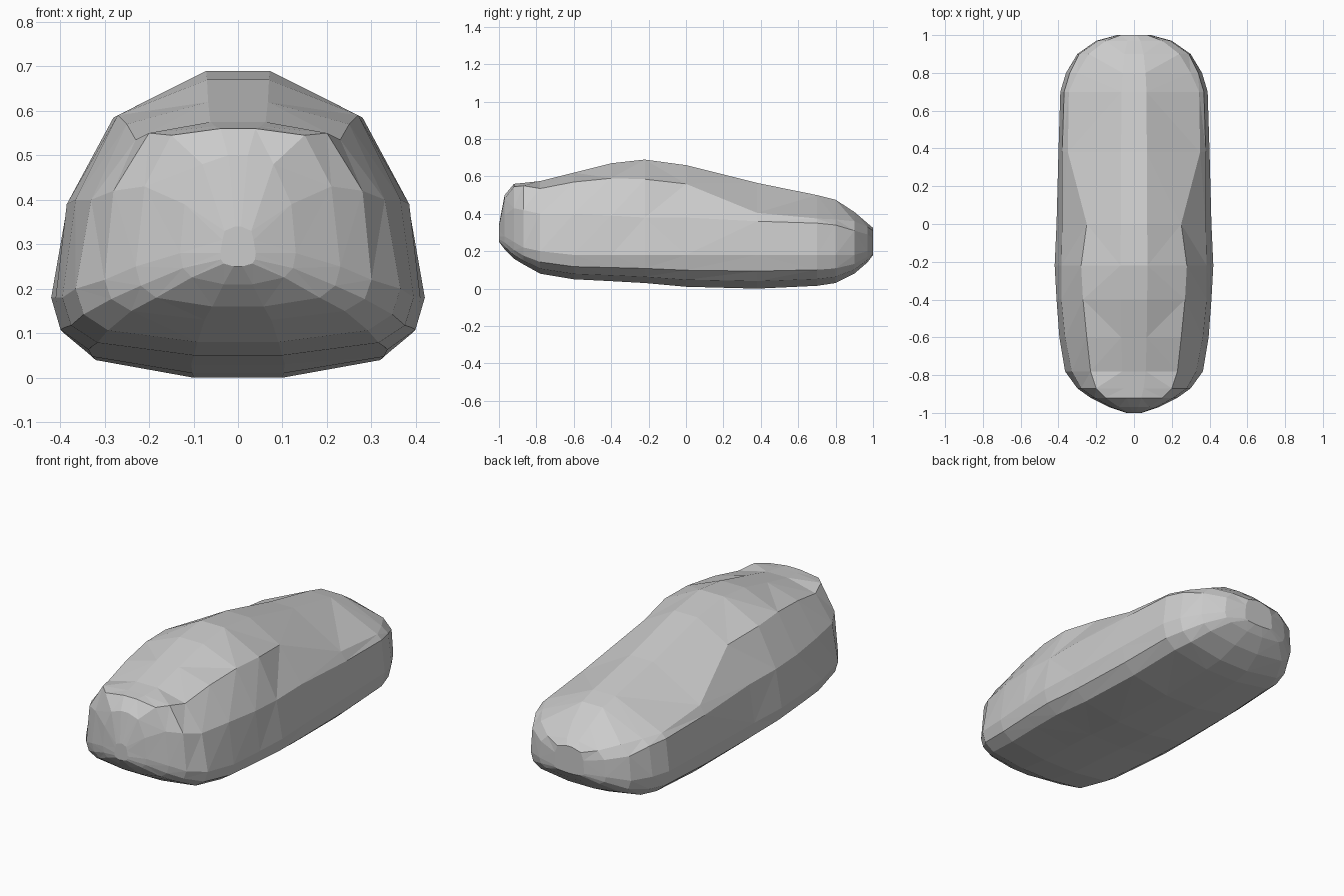
import bpy, bmesh

# Cross-section stations from nose (-y) to tail (+y):
# y, bottom z, half width, z of widest point, shoulder x, z, roof edge x, z, top z
STATIONS = [
    (-1.0, .25, .04, .28, .035, .31, .03, .33, .34),
    (-.97, .21, .13, .28, .12, .39, .08, .48, .50),
    (-.92, .16, .23, .25, .21, .43, .15, .545, .56),
    (-.87, .13, .30, .22, .28, .42, .20, .55, .565),
    (-.78, .08, .365, .20, .33, .40, .23, .535, .575),
    (-.60, .05, .395, .18, .365, .40, .25, .57, .62),
    (-.40, .04, .41, .18, .385, .39, .27, .59, .67),
    (-.22, .03, .42, .18, .385, .38, .28, .585, .69),
    (0, .01, .41, .18, .38, .38, .25, .56, .66),
    (.38, 0, .40, .18, .38, .36, .35, .405, .565),
    (.70, .015, .39, .18, .37, .35, .345, .375, .50),
    (.80, .03, .36, .18, .34, .34, .30, .37, .475),
    (.90, .08, .30, .18, .29, .31, .24, .36, .41),
    (.97, .14, .20, .20, .19, .29, .15, .33, .35),
    (1.0, .18, .09, .20, .085, .27, .07, .31, .325),
]


def section(y, zb, w, zw, xs, zs, xu, zu, zt):
    """Closed symmetric ring: underside, sole edge, side, shoulder, roof."""
    half = [(.25 * w, zb), (.80 * w, zb + .22 * (zw - zb)),
            (.95 * w, zb + .52 * (zw - zb)), (w, zw), (xs, zs),
            (xu, zu), (.17 * w, zt)]
    ring = half + [(-x, z) for x, z in reversed(half)]
    return [(x, y, z) for x, z in ring]


# Lofted body shell
bm = bmesh.new()
rings = [[bm.verts.new(p) for p in section(*s)] for s in STATIONS]
for a, b in zip(rings, rings[1:]):
    n = len(a)
    for i in range(n):
        j = (i + 1) % n
        bm.faces.new((a[i], a[j], b[j], b[i]))

# Nose and tail caps
bm.faces.new(rings[0])
bm.faces.new(rings[-1])
bmesh.ops.recalc_face_normals(bm, faces=bm.faces)

# Triangulate for the faceted low-poly look
bmesh.ops.triangulate(bm, faces=bm.faces)

mesh = bpy.data.meshes.new("body_shell")
bm.to_mesh(mesh)
bm.free()
body = bpy.data.objects.new("body_shell", mesh)
bpy.context.collection.objects.link(body)
